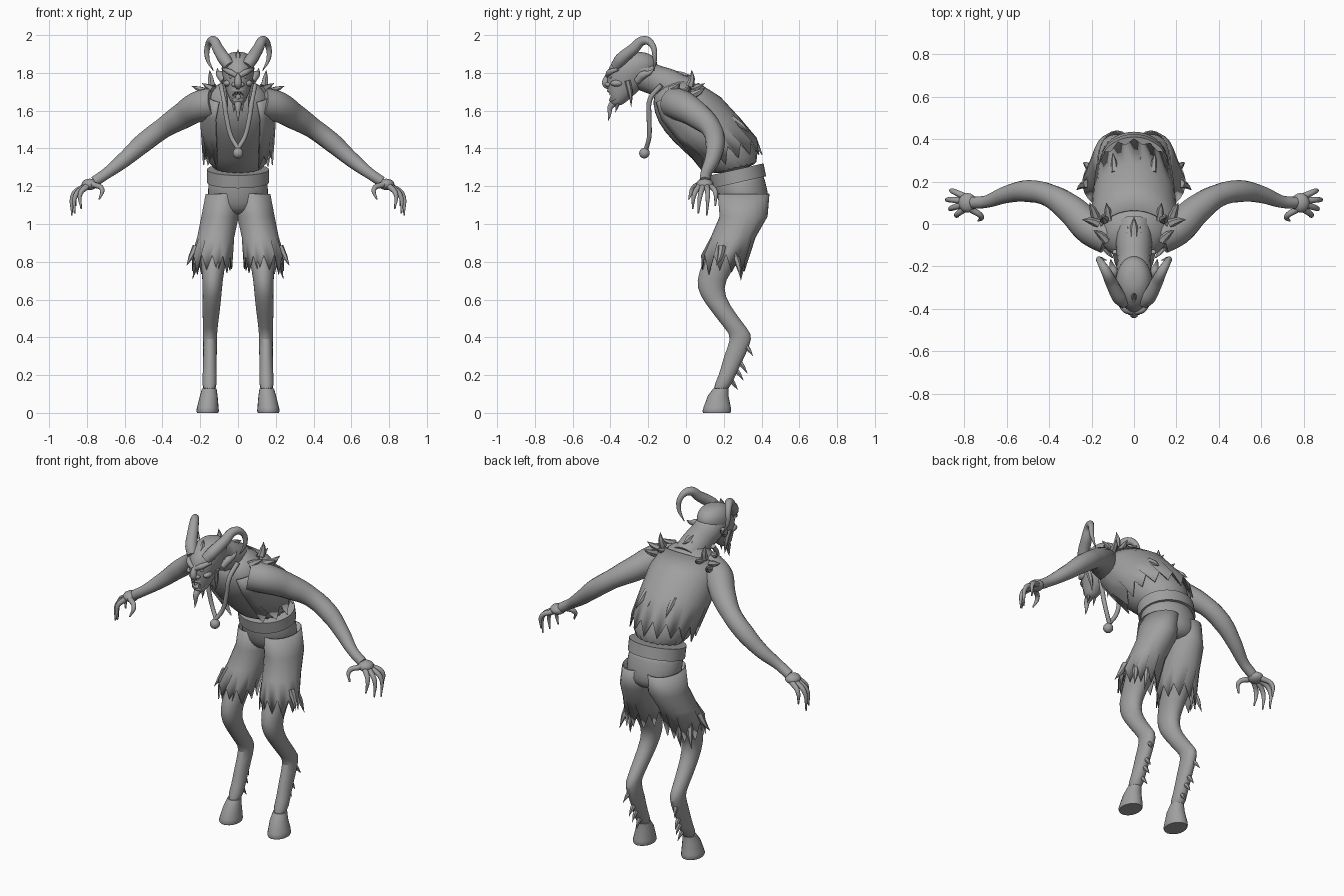
import bpy, bmesh, math, random
from mathutils import Vector

random.seed(4)
if "Cube" in bpy.data.objects:
    bpy.data.objects.remove(bpy.data.objects["Cube"])

grey = bpy.data.materials.new("plain grey")
grey.use_nodes = True
COLOUR = (0.35, 0.35, 0.35, 1)
grey.diffuse_color = COLOUR
grey.node_tree.nodes["Principled BSDF"].inputs["Base Color"].default_value = COLOUR


def select(obj):
    bpy.ops.object.select_all(action="DESELECT")
    obj.select_set(True)
    bpy.context.view_layer.objects.active = obj


def finish(obj, mirror=False, subdiv=0, thick=0):
    """Material, smooth shading and modifiers shared by every part."""
    obj.data.materials.clear()
    obj.data.materials.append(grey)
    select(obj)
    bpy.ops.object.shade_smooth_by_angle(angle=math.radians(50))
    if subdiv:
        obj.modifiers.new("smooth", "SUBSURF").levels = subdiv
        obj.modifiers["smooth"].render_levels = subdiv
    if thick:
        obj.modifiers.new("cloth", "SOLIDIFY").thickness = thick
    if mirror:
        obj.modifiers.new("mirror", "MIRROR").use_mirror_merge = False
    return obj


def from_bmesh(name, bm):
    bmesh.ops.recalc_face_normals(bm, faces=bm.faces)
    mesh = bpy.data.meshes.new(name)
    bm.to_mesh(mesh)
    bm.free()
    obj = bpy.data.objects.new(name, mesh)
    bpy.context.collection.objects.link(obj)
    return obj


def loft(name, rings, n=20, caps=True, grow=0, ragged=0, gap=0, **kw):
    """Skin rings (x, y, z, rx, ry, tilt); the last ring may be torn and the front left open."""
    bm = bmesh.new()
    rows = []
    for k, (x, y, z, rx, ry, *tilt) in enumerate(rings):
        t = tilt[0] if tilt else 0
        row = []
        for i in range(n):
            a = math.tau * i / n - math.pi / 2
            d = math.sin(a) * (ry + grow)
            p = Vector((x + math.cos(a) * (rx + grow), y + d * math.cos(t), z + d * math.sin(t)))
            if ragged and k == len(rings) - 1:
                drop = ragged * random.uniform(0.6, 1) * (1 if i % 2 else -0.4)
                p += Vector((0, math.sin(t), -math.cos(t))) * drop
            row.append(bm.verts.new(p))
        rows.append(row)
    for low, high in zip(rows, rows[1:]):
        for i in range(gap, n - gap):
            j = (i + 1) % n
            bm.faces.new((low[i], low[j], high[j], high[i]))
    if caps:
        bm.faces.new(rows[0])
        bm.faces.new(rows[-1])
    bmesh.ops.delete(bm, geom=[v for v in bm.verts if not v.link_faces], context="VERTS")
    return finish(from_bmesh(name, bm), **kw)


def tube(name, points, sides=3, **kw):
    """Smooth tapering tube through points (x, y, z, radius)."""
    curve = bpy.data.curves.new(name, "CURVE")
    curve.dimensions = "3D"
    curve.bevel_depth = 1
    curve.bevel_resolution = sides
    curve.resolution_u = 6
    curve.use_fill_caps = True
    line = curve.splines.new("BEZIER")
    line.bezier_points.add(len(points) - 1)
    for b, p in zip(line.bezier_points, points):
        b.co, b.radius = p[:3], p[3]
        b.handle_left_type = b.handle_right_type = "AUTO"
    obj = bpy.data.objects.new(name, curve)
    bpy.context.collection.objects.link(obj)
    select(obj)
    bpy.ops.object.convert(target="MESH")
    return finish(bpy.context.object, **kw)


def blob(name, centre, size, **kw):
    bm = bmesh.new()
    bmesh.ops.create_uvsphere(bm, u_segments=16, v_segments=10, radius=1)
    for v in bm.verts:
        v.co = Vector(centre) + Vector(a * b for a, b in zip(v.co, size))
    return finish(from_bmesh(name, bm), **kw)


def spike(name, base, tip, r, **kw):
    """Slightly bent point, for tufts, teeth and torn cloth."""
    a, b = Vector(base), Vector(tip)
    mid = a.lerp(b, 0.5) + Vector((0, r * 0.3, 0))
    return tube(name, [(*a, r), (*mid, r * 0.7), (*b, r * 0.05)], sides=1, **kw)


# Torso, open vest, pelvis and belt
trunk = [(0, -.1, 1.745, .09, .08, .5), (0, -.06, 1.69, .165, .13, .43), (0, .01, 1.605, .195, .178, .37),
         (0, .1, 1.5, .19, .187, .33), (0, .2, 1.39, .172, .17, .3), (0, .275, 1.27, .155, .137, .2)]
loft("torso", trunk, subdiv=1)
hem = (0, .21, 1.38, .178, .175, .3)
loft("vest", trunk[1:4] + [hem], n=30, caps=False, grow=.008, ragged=.07, gap=3, thick=.006)
loft("pelvis", [(0, .275, 1.27, .15, .13, .2), (0, .285, 1.22, .158, .135, .1), (0, .303, 1.14, .165, .14),
                (0, .31, 1.08, .14, .125), (0, .31, 1.045, .07, .08)], subdiv=1)
loft("belt", [(0, .275 - h * .2, 1.255 + h, r, r - .018, .22)
              for h, r in ((-.034, .13), (-.034, .164), (.034, .164), (.034, .13))], n=40)

# Legs with hooves, torn trousers over the thighs
thigh = [(.08, .305, 1.16, .085, .13), (.095, .305, 1.04, .093, .12), (.118, .25, .93, .092, .112)]
loft("leg", thigh + [(.13, .185, .8, .066, .095), (.135, .127, .7, .054, .076), (.137, .137, .62, .05, .066),
     (.143, .2, .53, .046, .06), (.147, .27, .44, .038, .06), (.148, .3, .4, .037, .056),
     (.148, .255, .3, .036, .058), (.15, .22, .2, .037, .042), (.152, .177, .11, .042, .05)],
     subdiv=1, mirror=True)
loft("hoof", [(.152, .185, .13, .038, .04), (.155, .17, .09, .047, .055), (.16, .165, .03, .057, .072),
              (.161, .163, .01, .06, .076), (.161, .163, 0, .056, .072)], mirror=True)
loft("trousers", thigh + [(.137, .195, .81, .1, .108)], n=22, caps=False, grow=.007, ragged=.08,
     thick=.006, mirror=True)
for base, tip in (((.22, .19, .88), (.272, .16, .78)), ((.2, .25, .86), (.24, .29, .71)),
                  ((.15, .29, .86), (.17, .29, .7))):
    spike("trouser_tatter", base, tip, .022, mirror=True)
for y, z in ((.32, .38), (.29, .29), (.27, .25), (.24, .2)):
    spike("shin_tuft", (.148, y - .03, z), (.152 + (z - .28) * .2, y + .035, z - .08), .018, mirror=True)

# Arms, palms and clawed fingers
tube("arm", [(.12, -.06, 1.64, .085), (.2, -.02, 1.625, .083), (.3, .07, 1.568, .069), (.4, .135, 1.505, .054),
             (.5, .155, 1.43, .052), (.6, .14, 1.343, .041), (.7, .105, 1.265, .029), (.76, .1, 1.225, .028)],
     sides=6, mirror=True)
blob("palm", (.785, .1, 1.21), (.043, .046, .03), mirror=True)
fingers = [("index_finger", (.8, .07, 1.2), (.835, .045, 1.16), (.83, .035, 1.08)),
           ("middle_finger", (.81, .09, 1.2), (.86, .075, 1.15), (.865, .065, 1.055)),
           ("ring_finger", (.81, .11, 1.2), (.87, .115, 1.16), (.88, .11, 1.045)),
           ("little_finger", (.8, .13, 1.2), (.855, .155, 1.17), (.86, .155, 1.095)),
           ("thumb", (.77, .07, 1.21), (.72, .035, 1.185), (.735, .015, 1.13))]
for name, root, joint, tip in fingers:
    tube(name, [(*root, .016), (*joint, .013), (*tip, .004)], mirror=True)

# Neck and skull, with the mouth hollowed out
tube("neck", [(0, -.25, 1.8, .085), (0, -.17, 1.765, .08), (0, -.09, 1.735, .085), (0, 0, 1.69, .085)], sides=6)
skull = loft("head", [(0, -.37, 1.625, .024, .025), (0, -.355, 1.655, .044, .05), (0, -.335, 1.7, .062, .08),
                      (0, -.31, 1.755, .076, .11), (0, -.285, 1.81, .09, .135), (0, -.27, 1.86, .086, .122),
                      (0, -.262, 1.895, .064, .085), (0, -.26, 1.912, .03, .035)], subdiv=2)
cutter = blob("mouth_cutter", (0, -.425, 1.682), (.036, .05, .019))
cutter.hide_render = True
cut = skull.modifiers.new("mouth", "BOOLEAN")
cut.operation, cut.object = "DIFFERENCE", cutter
select(skull)
for mod in list(skull.modifiers):
    bpy.ops.object.modifier_apply(modifier=mod.name)
bpy.data.objects.remove(cutter)

# Face
tube("nose", [(0, -.4, 1.8, .012), (0, -.42, 1.77, .017), (0, -.425, 1.742, .02), (0, -.4, 1.722, .014)])
blob("nostril", (.02, -.412, 1.738), (.014, .018, .012), mirror=True)
tube("brow", [(.008, -.415, 1.785, .013), (.04, -.405, 1.803, .016), (.075, -.36, 1.82, .009)], mirror=True)
blob("eye", (.034, -.396, 1.778), (.014, .012, .009), mirror=True)
blob("cheekbone", (.055, -.365, 1.745), (.022, .035, .018), mirror=True)
tube("lip", [(0, -.41, 1.705, .009), (.025, -.398, 1.707, .009), (.043, -.365, 1.685, .007),
             (.025, -.388, 1.658, .008), (0, -.4, 1.655, .009)], mirror=True)
for x in (.008, .022):
    spike("upper_tooth", (x, -.4, 1.705), (x, -.408, 1.68), .006, mirror=True)
    spike("lower_tooth", (x + .006, -.388, 1.657), (x + .006, -.398, 1.682), .006, mirror=True)
tube("goatee", [(0, -.37, 1.65, .024), (0, -.4, 1.62, .016), (0, -.405, 1.58, .009), (0, -.413, 1.545, .001)])
spike("chin_tuft", (.02, -.36, 1.66), (.022, -.375, 1.59), .012, mirror=True)
spike("side_whisker", (.07, -.31, 1.76), (.055, -.29, 1.62), .018, mirror=True)
tube("ear", [(.075, -.26, 1.755, .018), (.095, -.225, 1.79, .022), (.105, -.195, 1.8, .012),
             (.11, -.165, 1.825, .001)], mirror=True)

# Horns, crest and mane
tube("horn", [(.045, -.37, 1.835, .03), (.07, -.345, 1.87, .034), (.105, -.28, 1.925, .03),
              (.133, -.222, 1.972, .024), (.157, -.18, 1.95, .017), (.163, -.165, 1.88, .012),
              (.13, -.17, 1.81, .002)], sides=4, mirror=True)
spike("crest", (0, -.36, 1.86), (0, -.33, 1.925), .02)
for x, y in ((0, .03), (.03, -.01), (.055, -.06)):
    spike("mane_lock", (x * .7, y - .12, 1.79), (x, y, 1.785), .03, mirror=x > 0)

# Ragged shoulder cloth
for base, tip in (((.17, 0, 1.7), (.245, .02, 1.73)), ((.14, .02, 1.73), (.15, .03, 1.815)),
                  ((.12, .02, 1.71), (.13, .1, 1.745)), ((.18, .03, 1.68), (.21, .1, 1.72)),
                  ((.13, -.08, 1.71), (.19, -.03, 1.745))):
    spike("shoulder_tatter", base, tip, .022, mirror=True)
for x in (.03, .09):
    spike("back_tatter", (x, .24, 1.56), (x + .01, .335, 1.485), .02, mirror=True)

# Necklace with its pendant
tube("necklace_cord", [(.09, -.13, 1.735, .013), (.075, -.19, 1.66, .013), (.06, -.195, 1.56, .013),
                       (.035, -.195, 1.46, .012), (0, -.21, 1.4, .012)], mirror=True)
blob("pendant", (0, -.22, 1.375), (.028, .028, .028))
